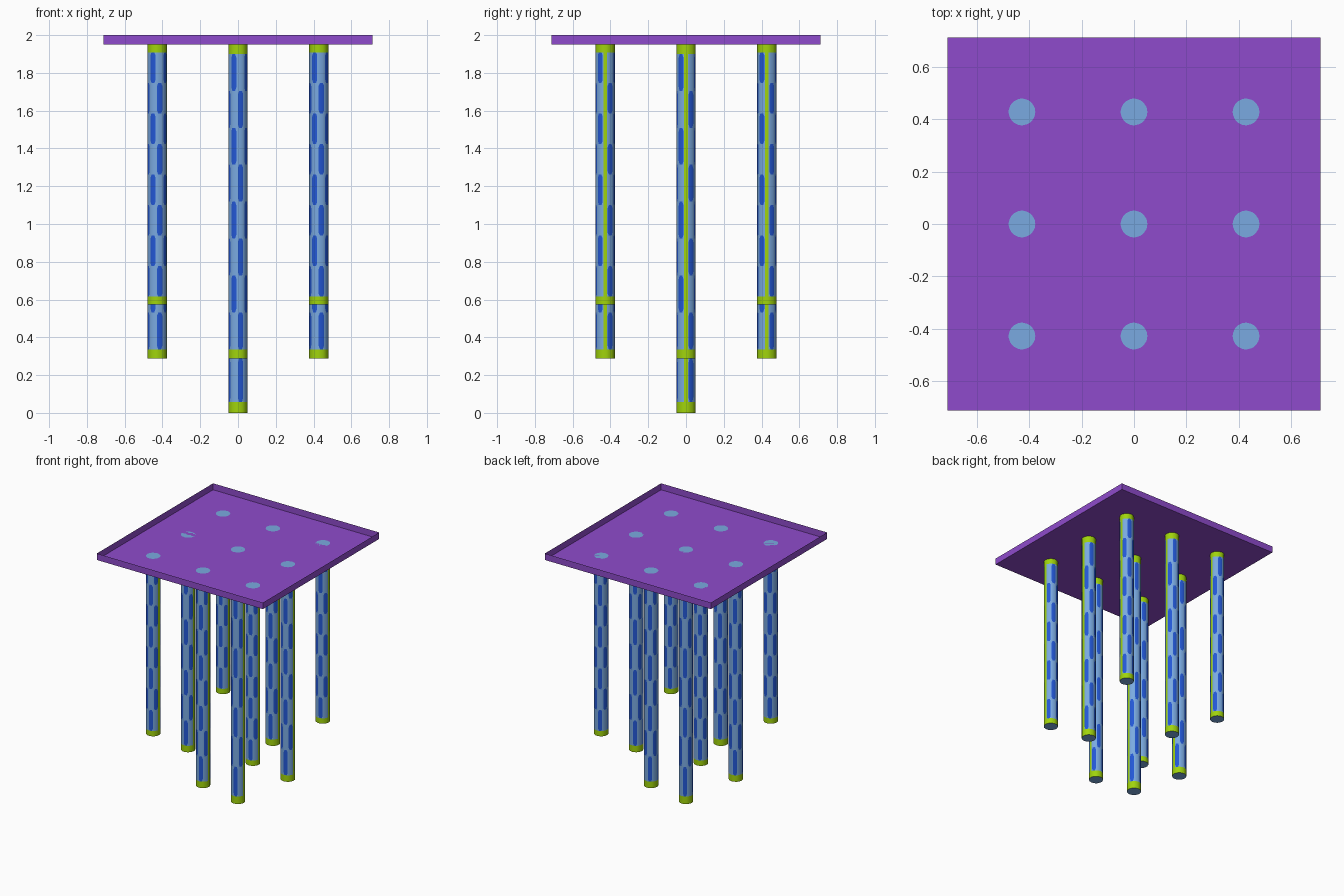
import bpy, bmesh, math

if "Cube" in bpy.data.objects:
    bpy.data.objects.remove(bpy.data.objects["Cube"])

def material(name, rgb):
    m = bpy.data.materials.new(name)
    lin = [c / 12.92 if c <= 0.04045 else ((c + 0.055) / 1.055) ** 2.4 for c in (v / 255 for v in rgb)]
    m.diffuse_color = (*lin, 1)
    m.use_nodes = True
    m.node_tree.nodes["Principled BSDF"].inputs["Base Color"].default_value = m.diffuse_color
    return m

PURPLE = material("purple", (143, 75, 204))
LIGHT = material("light blue", (122, 170, 225))
DARK = material("dark blue", (35, 88, 214))
LIME = material("lime", (160, 212, 12))

RADIUS, TOP, HALF, N = 0.051, 1.95, 0.712, 8
BORDER = 0.03                       # lime border as a share of girth and height
CELL = (1 - 2 * BORDER) / N
CUTS = (0.0, 0.1, 0.28, 0.72, 0.9)  # splits inside each checker cell

def finish(name, bm, mats):
    mesh = bpy.data.meshes.new(name)
    bm.to_mesh(mesh)
    bm.free()
    for m in mats:
        mesh.materials.append(m)
    ob = bpy.data.objects.new(name, mesh)
    bpy.context.collection.objects.link(ob)
    return ob

def stops():
    inner = [BORDER + (i + c) * CELL for i in range(N) for c in CUTS]
    return [0.0] + inner + [1 - BORDER]

def tube(name, x, y, bottom):
    bm = bmesh.new()
    us, vs = stops(), stops() + [1.0]
    rings = []
    for v in vs:
        z = bottom + v * (TOP - bottom)
        rings.append([bm.verts.new((x + RADIUS * math.cos(2 * math.pi * u),
                                    y + RADIUS * math.sin(2 * math.pi * u), z)) for u in us])
    k, n = len(CUTS), len(us)
    for j in range(len(vs) - 1):
        for i in range(n):
            a, b = rings[j][i], rings[j][(i + 1) % n]
            c, d = rings[j + 1][(i + 1) % n], rings[j + 1][i]
            border = i in (0, n - 1) or j in (0, len(vs) - 2)
            ci, si = divmod(i - 1, k)
            cj, sj = divmod(j - 1, k)
            dark = not border and (ci + cj) % 2 == 0 and 0 < si < k - 1
            if dark and sj in (0, k - 1) and si in (1, k - 2):
                # cut-off corners of each dark panel
                if (si == 1) == (sj == 0):
                    tris = ((a, b, d), (b, c, d))
                    inside = 1 if si == 1 else 0
                else:
                    tris = ((a, b, c), (a, c, d))
                    inside = 1 if sj == 0 else 0
                    inside = 1 if (si != 1 and sj == 0) else 0
                for t, vv in enumerate(tris):
                    bm.faces.new(vv).material_index = 1 if t == inside else 0
            else:
                bm.faces.new((a, b, c, d)).material_index = 2 if border else int(dark)
    # end caps
    bm.faces.new(rings[0][::-1])
    bm.faces.new(rings[-1])
    ob = finish(name, bm, (LIGHT, DARK, LIME))
    bpy.ops.object.select_all(action='DESELECT')
    ob.select_set(True)
    bpy.context.view_layer.objects.active = ob
    bpy.ops.object.shade_smooth_by_angle(angle=math.radians(40))

# hanging tubes: longest in the centre, shortest at the corners
for ix in (-1, 0, 1):
    for iy in (-1, 0, 1):
        tube(f"hanging_tube_{ix + 1}_{iy + 1}", ix * 0.428, iy * 0.428,
             0.287 * (abs(ix) + abs(iy)))

# open tray on top, thin sheet walls
bm = bmesh.new()
bmesh.ops.create_cube(bm, size=1)
for v in bm.verts:
    v.co = (v.co.x * 2 * HALF, v.co.y * 2 * HALF, TOP + (v.co.z + 0.5) * 0.05)
bmesh.ops.delete(bm, geom=[f for f in bm.faces if f.normal.z > 0.5], context='FACES')
finish("top_tray", bm, (PURPLE,))
